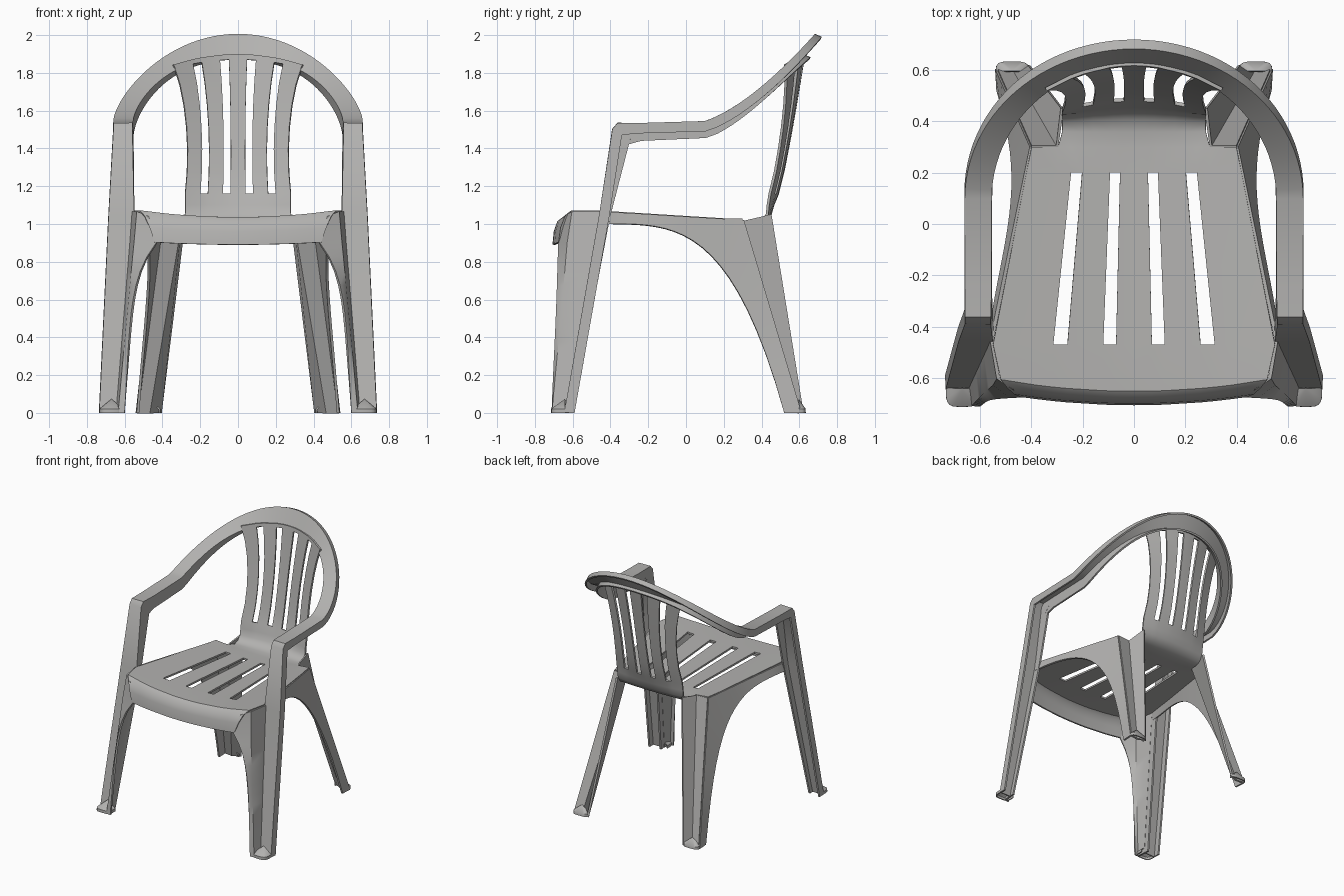
import bpy
import bmesh
import math
from mathutils import Vector

default_cube = bpy.data.objects.get("Cube")
if default_cube:
    bpy.data.objects.remove(default_cube, do_unlink=True)

plastic = bpy.data.materials.new("grey_plastic")
plastic.use_nodes = True
grey = (0.45, 0.445, 0.435, 1)
plastic.diffuse_color = grey
plastic.node_tree.nodes["Principled BSDF"].inputs["Base Color"].default_value = grey


def mix(start, end, amount):
    return start + (end - start) * amount


def fractions(steps):
    return [step / steps for step in range(steps + 1)]


def no_holes(row, column):
    return False


def sheet(name, rows, is_hole=no_holes, thickness=0.014):
    """Thin moulded panel lofted through rows of points, mirrored across x."""
    bm = bmesh.new()
    grid = [[bm.verts.new(point) for point in row] for row in rows]
    for r, (lower, upper) in enumerate(zip(grid, grid[1:])):
        for c in range(len(lower) - 1):
            if not is_hole(r, c):
                bm.faces.new((lower[c], lower[c + 1], upper[c + 1], upper[c]))
    bmesh.ops.remove_doubles(bm, verts=bm.verts, dist=0.0005)
    loose = [vert for vert in bm.verts if not vert.link_faces]
    bmesh.ops.delete(bm, geom=loose, context="VERTS")
    bmesh.ops.recalc_face_normals(bm, faces=bm.faces)
    mesh = bpy.data.meshes.new(name)
    bm.to_mesh(mesh)
    bm.free()
    mesh.materials.append(plastic)
    panel = bpy.data.objects.new(name, mesh)
    bpy.context.collection.objects.link(panel)
    bpy.ops.object.select_all(action="DESELECT")
    panel.select_set(True)
    bpy.context.view_layer.objects.active = panel
    mirror = panel.modifiers.new("mirror", "MIRROR")
    mirror.use_clip = True
    wall = panel.modifiers.new("wall", "SOLIDIFY")
    wall.thickness = thickness
    wall.offset = 0
    bpy.ops.object.modifier_apply(modifier=mirror.name)
    bpy.ops.object.modifier_apply(modifier=wall.name)
    bpy.ops.object.shade_smooth_by_angle(angle=math.radians(35))


# Seat, front apron and slatted back: one continuous panel
seat_slats = [0, 0.07, 0.12, 0.26, 0.315, 0.38]
back_slats = [0, 0.04, 0.08, 0.16, 0.2, 0.28]
seat_half_width = 0.55


def panel_row(y, z, bend_y, bend_z, slats, scale, outer_edge):
    """One row across the panel, bent towards its sides."""
    row = []
    for x in [slat * scale for slat in slats] + [outer_edge]:
        bend = (x / seat_half_width) ** 2
        row.append((x, y + bend_y * bend, z + bend_z * bend))
    return row


seat_rows = []
for t in fractions(3):
    angle = t * math.pi / 2
    seat_rows.append(panel_row(-0.65 - 0.05 * math.cos(angle),
                               0.89 + 0.14 * math.sin(angle),
                               0.05, mix(0.02, 0.04, t),
                               seat_slats, 1, mix(0.44, 0.52, t)))
slot_start = len(seat_rows)
seat_rows.append(panel_row(-0.47, 1.03, 0, 0.035, seat_slats, 1, 0.55))
seat_rows.append(panel_row(0.2, 1, 0, 0.04, seat_slats, 0.78, 0.42))
seat_end = len(seat_rows)
seat_rows.append(panel_row(0.3, 1, 0, 0.04, seat_slats, 0.78, 0.4))
for t in fractions(3):
    angle = t * math.pi / 2
    seat_rows.append(panel_row(0.36 + 0.1 * math.sin(angle),
                               1.1 - 0.1 * math.cos(angle),
                               -0.1 * t, 0, back_slats, 1, 0.4))
back_start = len(seat_rows)
for t in fractions(6) + [1.04]:
    seat_rows.append(panel_row(mix(0.485, 0.62, t ** 0.85), mix(1.16, 1.87, t),
                               mix(-0.16, -0.25, t), -0.12 * t ** 4,
                               back_slats, 1 - 0.3 * t + 0.5 * t * t, 0.4))
back_end = len(seat_rows) - 2


def seat_hole(row, column):
    in_slot_rows = row == slot_start or back_start <= row < back_end
    beside_back = column == len(seat_slats) - 1 and row >= seat_end
    return beside_back or (in_slot_rows and column in (1, 3))


sheet("seat_and_back", seat_rows, seat_hole)

# Channel up the front leg: inner x, outer x, y, z, flange depths
channel = []
for inner_x, outer_x, y, z, inner_depth, outer_depth in (
        (0.64, 0.73, -0.64, 0, 0.04, 0.05),
        (0.555, 0.68, -0.455, 1.05, 0.055, 0.05),
        (0.56, 0.655, -0.385, 1.5, 0.1, 0.05),
        (0.56, 0.655, -0.36, 1.53, 0.12, 0.06),
        (0.56, 0.655, -0.24, 1.53, 0.09, 0.05)):
    channel.append((Vector((inner_x, y, z)), Vector((outer_x, y, z)),
                    inner_depth, outer_depth))


# Channel along the arm and over the back: two rising half ellipses
def rail_height(y):
    return 1.53 + 0.47 * (max(y - 0.05, 0) / 0.635) ** 1.5


for t in fractions(24):
    across, along = math.cos(t * math.pi / 2), math.sin(t * math.pi / 2)
    inner_y, outer_y = 0.1 + 0.53 * along, 0.1 + 0.585 * along
    inner = Vector((0.56 * across, inner_y,
                    rail_height(inner_y) - 0.05 * along ** 4))
    outer = Vector((0.655 * across, outer_y, rail_height(outer_y)))
    channel.append((inner, outer, mix(0.085, 0.03, along), mix(0.05, 0.035, along)))

rail_rows = []
last = len(channel) - 1
for i, (inner, outer, inner_depth, outer_depth) in enumerate(channel):
    before, after = channel[max(i - 1, 0)], channel[min(i + 1, last)]
    travel = after[0] + after[1] - before[0] - before[1]
    inward = travel.cross(outer - inner).normalized()
    if i == 0:
        inward = Vector((0, 1, 0))
    if i == last:
        inward.x = 0
    rail_rows.append([inner + inward * inner_depth, inner,
                      outer, outer + inward * outer_depth])
sheet("arm_and_rim_channel", rail_rows)

# Front leg panel: arched inner edge, front corner, and side against the channel
leg_rows = []
for h in fractions(12):
    z = 0.9 * h
    leg_rows.append([(0.6 - 0.06 * h - 0.11 * h ** 6, mix(-0.705, -0.67, h), z),
                     (mix(0.63, 0.545, h), mix(-0.705, -0.625, h), z),
                     (mix(0.64, 0.567, h), mix(-0.64, -0.48, h), z)])
leg_rows.append([(0.47, -0.64, 1.04), (0.53, -0.6, 1.065), (0.555, -0.45, 1.065)])
sheet("front_leg_panel", leg_rows)

# Back leg: recessed channel open to the rear corner
seat_corner = Vector((0.4, 0.3, 1.02))
foot_corner = Vector((0.535, 0.605, 0))
sheet("back_leg", [
    [seat_corner, (0.3, 0.3, 1.015), (0.28, 0.45, 1.05)],
    [foot_corner, (0.47, 0.595, 0), (0.41, 0.62, 0)],
])

# Side skirt: hangs from the seat edge and sweeps down into the back leg
seat_front = Vector((0.555, -0.45, 1.065))
turn = 0.7
skirt_rows = []
for u in fractions(20):
    flare = mix(0.56, 0.53, u) - 0.07 * math.sin(math.pi * u ** 1.4)
    hem = (flare, mix(-0.45, 0.52, u), 1 - u ** 3.5)
    if u <= turn:
        top = seat_front.lerp(seat_corner, u / turn)
    else:
        top = seat_corner.lerp(foot_corner, (u - turn) / (1 - turn))
    skirt_rows.append([hem, top])
sheet("side_skirt", skirt_rows)


# Feet: small sloping caps closing the bottom of each leg channel
def foot(name, x, y, half_width, reach):
    outline = []
    for t in fractions(10):
        c, s = math.cos(t * math.pi), math.sin(t * math.pi)
        outline.append((x + half_width * math.copysign(abs(c) ** 0.5, c),
                        y + reach * abs(s) ** 0.5))
    apex = [(x, y, 0.07)] * len(outline)
    rims = [[(px, py, z) for px, py in outline] for z in (0.02, 0)]
    sheet(name, [apex] + rims, thickness=0.008)


foot("front_foot", 0.67, -0.64, 0.06, -0.07)
foot("back_foot", 0.475, 0.595, 0.06, 0.035)
